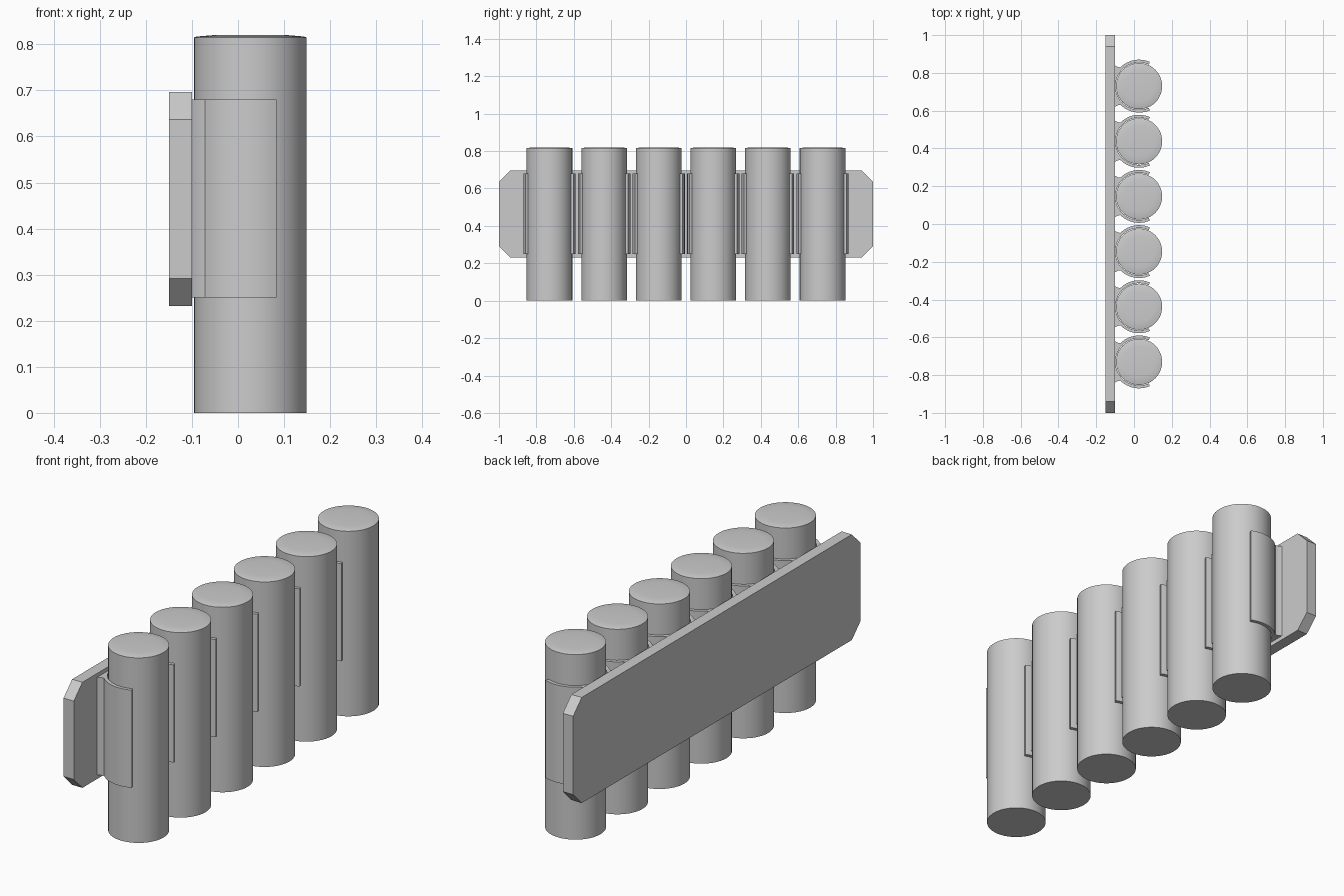
import bpy
import bmesh
from math import cos, sin, radians, tau

cube = bpy.data.objects.get("Cube")
if cube:
    bpy.data.objects.remove(cube, do_unlink=True)

grey = bpy.data.materials.new("plain_grey")
grey.use_nodes = True
grey.diffuse_color = (0.6, 0.6, 0.6, 1)
grey.node_tree.nodes["Principled BSDF"].inputs["Base Color"].default_value = (0.6, 0.6, 0.6, 1)

COUNT, SPACING = 6, 0.292
TUBE_X, TUBE_R = 0.027, 0.122


def finish(name, bm, smooth=True):
    bmesh.ops.recalc_face_normals(bm, faces=bm.faces)
    mesh = bpy.data.meshes.new(name)
    bm.to_mesh(mesh)
    bm.free()
    mesh.materials.append(grey)
    obj = bpy.data.objects.new(name, mesh)
    bpy.context.collection.objects.link(obj)
    if smooth:
        bpy.ops.object.select_all(action="DESELECT")
        obj.select_set(True)
        bpy.context.view_layer.objects.active = obj
        bpy.ops.object.shade_smooth_by_angle(angle=radians(30))
    return obj


def prism(name, points, offset, smooth=True):
    """Extrude a closed outline along the offset vector."""
    bm = bmesh.new()
    face = bm.faces.new([bm.verts.new(p) for p in points])
    result = bmesh.ops.extrude_face_region(bm, geom=[face], use_keep_orig=True)
    moved = [g for g in result["geom"] if isinstance(g, bmesh.types.BMVert)]
    bmesh.ops.translate(bm, vec=offset, verts=moved)
    return finish(name, bm, smooth)


def tube(name, y):
    """Round container with a slightly crowned lid."""
    bm = bmesh.new()
    sides = 48
    rings = []
    for r, z in ((TUBE_R, 0), (TUBE_R, 0.815), (0.116, 0.817), (0.08, 0.82)):
        rings.append([bm.verts.new((TUBE_X + r * cos(tau * i / sides),
                                    y + r * sin(tau * i / sides), z)) for i in range(sides)])
    for low, high in zip(rings, rings[1:]):
        for i in range(sides):
            j = (i + 1) % sides
            bm.faces.new((low[i], low[j], high[j], high[i]))
    bm.faces.new(rings[0])
    bm.faces.new(rings[-1])
    return finish(name, bm)


def clip(name, y):
    """Spring clip: two curved arms flaring into a foot on the plate."""
    def arc(radius, start, end, steps):
        angles = [radians(start + (end - start) * i / steps) for i in range(steps + 1)]
        return [(TUBE_X + radius * cos(a), radius * sin(a)) for a in angles]

    half = arc(0.14, 66, 135, 12) + [(-0.085, 0.101), (-0.103, 0.11)]
    outer = half + [(x, -v) for x, v in reversed(half)]
    inner = arc(0.125, 294, 66, 32)
    points = [(x, y + v, 0.25) for x, v in outer + inner]
    return prism(name, points, (0, 0, 0.43))


# Mounting plate with clipped corners
cut, low, high = 0.06, 0.232, 0.697
corner = [(1, high - cut), (1 - cut, high)]
top = corner + [(-y, z) for y, z in reversed(corner)]
outline = top + [(y, low + high - z) for y, z in reversed(top)]
prism("mounting_plate", [(-0.15, y, z) for y, z in outline], (0.05, 0, 0), False)

# Row of tubes, each held in its own clip
for i in range(COUNT):
    y = (i - (COUNT - 1) / 2) * SPACING
    tube(f"tube_{i + 1}", y)
    clip(f"clip_{i + 1}", y)
